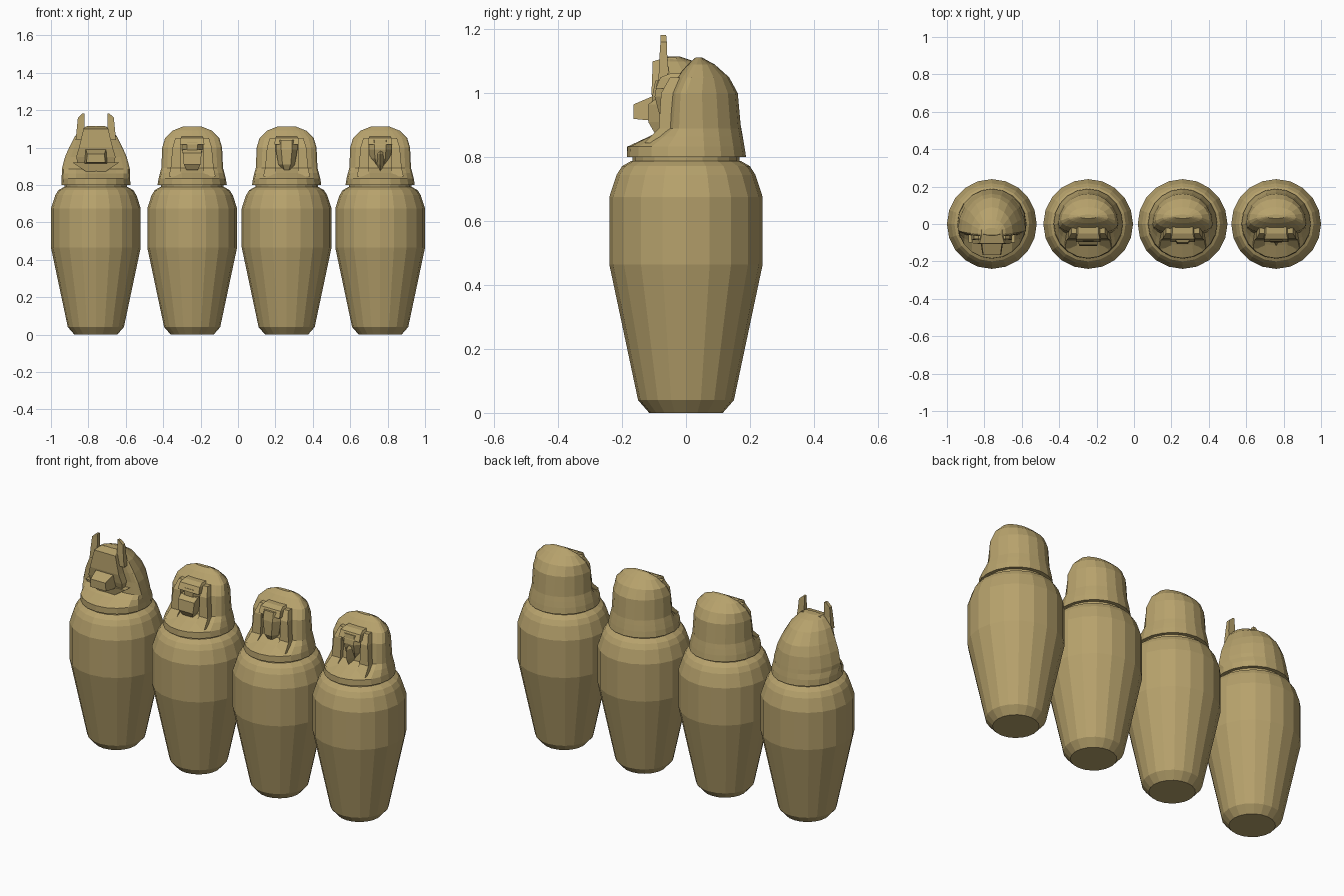
import bpy, bmesh, math

N = 20
stone = bpy.data.materials.new("tan stone")
stone.diffuse_color = (0.47, 0.36, 0.15, 1)


def loft(name, rings, cx):
    """Skin a stack of equal-length point rings and cap both ends."""
    bm = bmesh.new()
    vs = [[bm.verts.new(p) for p in r] for r in rings]
    n = len(rings[0])
    for a, b in zip(vs, vs[1:]):
        for i in range(n):
            j = (i + 1) % n
            bm.faces.new((a[i], a[j], b[j], b[i]))
    bm.faces.new(vs[0][::-1])
    bm.faces.new(vs[-1])
    bmesh.ops.recalc_face_normals(bm, faces=bm.faces)
    me = bpy.data.meshes.new(name)
    bm.to_mesh(me)
    bm.free()
    me.materials.append(stone)
    ob = bpy.data.objects.new(name, me)
    ob.location.x = cx
    bpy.context.collection.objects.link(ob)
    return ob


def lathe(name, profile, cx):
    ang = [2 * math.pi * i / N for i in range(N)]
    return loft(name, [[(r * math.cos(a), r * math.sin(a), z) for a in ang]
                       for r, z in profile], cx)


def hood(name, sections, cx):
    """Sections: z, half width, front y, ridge y, back y."""
    rings = []
    for z, rx, yf, yr, yb in sections:
        ring = []
        for i in range(N):
            a = 2 * math.pi * i / N
            s = math.sin(a)
            ring.append((rx * math.cos(a), yr + s * ((yb - yr) if s > 0 else (yr - yf)), z))
        rings.append(ring)
    return loft(name, rings, cx)


def block(name, levels, cx):
    """Four-sided block. Levels: z, x0, x1, front y, back y."""
    return loft(name, [[(x0, yf, z), (x1, yf, z), (x1, yb, z), (x0, yb, z)]
                       for z, x0, x1, yf, yb in levels], cx)


def face(name, levels, cx):
    """Rounded face. Levels: z, half width, front y."""
    return loft(name, [[(-w, 0, z), (-w, yf + 0.035, z), (-w * 0.5, yf, z),
                        (w * 0.5, yf, z), (w, yf + 0.035, z), (w, 0, z)]
                       for z, w, yf in levels], cx)


def pair(name, levels, cx):
    for s, side in ((-1, "left"), (1, "right")):
        block(f"{side}_{name}", [(z, s * a, s * b, yf, yb) for z, a, b, yf, yb in levels], cx)


# Jar bodies and recessed necks
centres = (-0.76, -0.245, 0.26, 0.76)
for cx in centres:
    lathe("jar_body", [(0.115, 0), (0.15, 0.04), (0.24, 0.465), (0.24, 0.675),
                       (0.217, 0.745), (0.2, 0.772), (0.172, 0.788)], cx)
    lathe("jar_neck", [(0.167, 0.78), (0.167, 0.81)], cx)

# Headcloth lids for the three rounder heads
for cx in centres[1:]:
    hood("headcloth_lid", [
        (0.8, 0.185, -0.185, 0, 0.188), (0.833, 0.18, -0.183, 0, 0.183),
        (0.865, 0.172, -0.115, 0, 0.177), (0.89, 0.165, -0.07, 0, 0.172),
        (1.0, 0.16, -0.055, 0, 0.162), (1.05, 0.145, -0.03, 0.018, 0.135),
        (1.09, 0.105, 0.005, 0.033, 0.09), (1.112, 0.05, 0.03, 0.04, 0.05)], cx)
    pair("lappet", [(0.845, 0.06, 0.125, -0.13, 0), (0.89, 0.06, 0.115, -0.085, 0),
                    (1.0, 0.06, 0.105, -0.078, 0), (1.05, 0.06, 0.09, -0.05, 0)], cx)
    block("brow_band", [(1.015, -0.065, 0.065, -0.095, 0),
                        (1.05, -0.062, 0.062, -0.08, 0.01),
                        (1.062, -0.055, 0.055, -0.05, 0.01)], cx)

# Ape face with a blunt muzzle
cx = centres[1]
face("ape_face", [(0.875, 0.025, -0.07), (0.91, 0.05, -0.085), (1.03, 0.056, -0.09)], cx)
block("ape_muzzle", [(0.88, -0.03, 0.03, -0.1, -0.03), (0.91, -0.045, 0.045, -0.118, -0.03),
                     (0.97, -0.05, 0.05, -0.112, -0.03), (0.99, -0.052, 0.052, -0.085, -0.03)], cx)

# Human face
cx = centres[2]
face("human_face", [(0.875, 0.022, -0.085), (0.91, 0.044, -0.105),
                    (0.99, 0.058, -0.106), (1.04, 0.058, -0.096)], cx)

# Bird face with a hooked beak
cx = centres[3]
face("bird_face", [(0.9, 0.035, -0.065), (0.94, 0.055, -0.085),
                   (0.99, 0.062, -0.098), (1.04, 0.06, -0.09)], cx)
loft("beak", [[(-w, -0.05, z), (0, y, z), (w, -0.05, z)] for z, w, y in
              ((0.875, 0.008, -0.098), (0.91, 0.025, -0.118),
               (0.965, 0.04, -0.118), (0.99, 0.045, -0.085))], cx)

# Jackal lid with wide pointed hood
cx = centres[0]
hood("jackal_hood", [
    (0.8, 0.185, -0.185, 0, 0.188), (0.833, 0.183, -0.184, 0, 0.183),
    (0.862, 0.182, -0.11, -0.03, 0.178), (0.885, 0.182, -0.07, -0.035, 0.174),
    (0.95, 0.165, -0.065, -0.04, 0.162), (1.0, 0.143, -0.07, -0.045, 0.142),
    (1.06, 0.112, -0.075, -0.05, 0.09), (1.1, 0.075, -0.075, -0.05, 0.025),
    (1.115, 0.045, -0.06, -0.05, -0.02)], cx)
# Jackal head, jaw, snout and ears
block("jackal_head", [(0.9, -0.095, 0.095, -0.085, -0.02), (0.95, -0.105, 0.105, -0.1, -0.02),
                      (1.0, -0.09, 0.09, -0.108, -0.02), (1.1, -0.066, 0.066, -0.104, -0.03),
                      (1.112, -0.055, 0.055, -0.06, -0.03)], cx)
block("jackal_jaw", [(0.87, -0.05, 0.05, -0.09, -0.02), (0.92, -0.125, 0.125, -0.1, -0.02)], cx)
loft("jackal_snout", [[(-w, y, z0), (w, y, z0), (w * 0.92, y, z1), (-w * 0.92, y, z1)]
                      for y, w, z0, z1 in ((-0.165, 0.05, 0.92, 0.965),
                                           (-0.06, 0.066, 0.91, 1.01))], cx)
pair("ear", [(1.04, 0.06, 0.108, -0.086, -0.05), (1.1, 0.062, 0.102, -0.084, -0.058),
             (1.16, 0.062, 0.096, -0.08, -0.06), (1.182, 0.061, 0.072, -0.08, -0.062)], cx)
